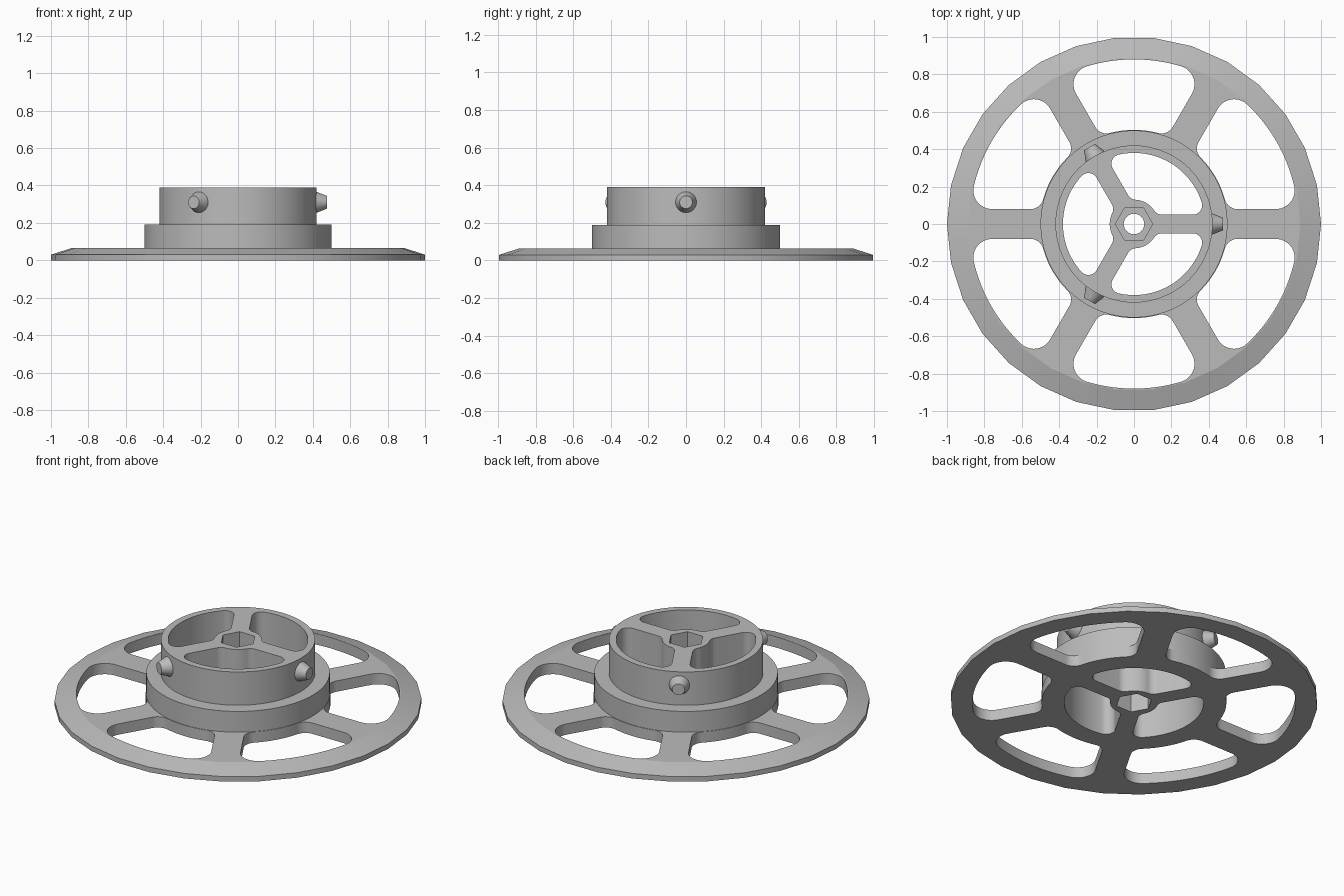
import bpy
import bmesh
from math import sin, cos, pi, atan2, sqrt, radians
from mathutils import Matrix

old = bpy.data.objects.get("Cube")
if old:
    bpy.data.objects.remove(old, do_unlink=True)

grey = bpy.data.materials.new("plain grey")
grey.use_nodes = True
colour = (0.5, 0.5, 0.5, 1)
grey.diffuse_color = colour
grey.node_tree.nodes["Principled BSDF"].inputs["Base Color"].default_value = colour


def arc(cx, cy, r, a0, a1, steps):
    return [(cx + r * cos(a0 + (a1 - a0) * i / steps),
             cy + r * sin(a0 + (a1 - a0) * i / steps)) for i in range(steps + 1)]


def ring(r, sides):
    return arc(0, 0, r, 0, 2 * pi, sides)[:-1]


def loft(name, layers):
    """Solid through stacked outlines, each given as (points, z)."""
    bm = bmesh.new()
    loops = [[bm.verts.new((x, y, z)) for x, y in pts] for pts, z in layers]
    n = len(loops[0])
    for low, high in zip(loops, loops[1:]):
        for i in range(n):
            j = (i + 1) % n
            bm.faces.new((low[i], low[j], high[j], high[i]))
    bm.faces.new(loops[0][::-1])
    bm.faces.new(loops[-1])
    mesh = bpy.data.meshes.new(name)
    bm.to_mesh(mesh)
    bm.free()
    mesh.materials.append(grey)
    obj = bpy.data.objects.new(name, mesh)
    bpy.context.collection.objects.link(obj)
    return obj


def opening(r_in, r_out, half_spoke, f_in, f_out, count):
    """Rounded window between two neighbouring spokes, first spoke along +x."""
    y_out, y_in = half_spoke + f_out, half_spoke + f_in
    x_out = sqrt((r_out - f_out) ** 2 - y_out ** 2)
    x_in = sqrt((r_in + f_in) ** 2 - y_in ** 2)
    a_out, a_in = atan2(y_out, x_out), atan2(y_in, x_in)
    mid = pi / count
    half = arc(0, 0, r_in, mid, a_in, 12)[:-1]
    half += arc(x_in, y_in, f_in, a_in + pi, 1.5 * pi, 12)
    half += arc(x_out, y_out, f_out, -pi / 2, a_out, 12)
    half += arc(0, 0, r_out, a_out, mid, 12)[1:]
    # Mirror the half outline across the middle of the window
    c, s = cos(2 * mid), sin(2 * mid)
    return half + [(x * c + y * s, x * s - y * c) for x, y in half[-2:0:-1]]


def combine(target, tool, operation):
    mod = target.modifiers.new("combine", 'BOOLEAN')
    mod.operation = operation
    mod.solver = 'EXACT'
    mod.object = tool
    bpy.context.view_layer.objects.active = target
    bpy.ops.object.modifier_apply(modifier=mod.name)
    bpy.data.objects.remove(tool, do_unlink=True)


def smooth(obj, angle):
    bpy.ops.object.select_all(action='DESELECT')
    obj.select_set(True)
    bpy.context.view_layer.objects.active = obj
    bpy.ops.object.shade_smooth_by_angle(angle=radians(angle))


# Bevelled wheel disc
wheel = loft("spoked_wheel", [(ring(1, 30), 0), (ring(1, 30), 0.03), (ring(0.89, 30), 0.065)])

# Stepped hub
hub = loft("hub", [(ring(0.5, 72), 0.03), (ring(0.5, 72), 0.19),
                   (ring(0.42, 72), 0.19), (ring(0.42, 72), 0.39)])
combine(wheel, hub, 'UNION')

# Six windows in the disc, three through the hub
windows = [(6, opening(0.503, 0.88, 0.08, 0.07, 0.1, 6), 0.12),
           (3, opening(0.13, 0.38, 0.05, 0.05, 0.05, 3), 0.6)]
for count, outline, top in windows:
    for i in range(count):
        cutter = loft("window_cutter", [(outline, -0.2), (outline, top)])
        cutter.data.transform(Matrix.Rotation(2 * pi * i / count, 4, 'Z'))
        combine(wheel, cutter, 'DIFFERENCE')

# Hexagonal sockets from both ends, joined by a round bore
for r, sides, low, high in [(0.1, 6, -0.1, 0.15), (0.1, 6, 0.24, 0.5), (0.055, 32, -0.2, 0.6)]:
    bore = loft("bore_cutter", [(ring(r, sides), low), (ring(r, sides), high)])
    combine(wheel, bore, 'DIFFERENCE')
smooth(wheel, 15)

# Three tapered pegs around the drum
for i in range(3):
    peg = loft(f"peg_{i + 1}", [(ring(0.056, 24), 0.4), (ring(0.056, 24), 0.42),
                                (ring(0.034, 24), 0.475)])
    peg.data.transform(Matrix.Rotation(2 * pi * i / 3, 4, 'Z')
                       @ Matrix.Translation((0, 0, 0.31))
                       @ Matrix.Rotation(pi / 2, 4, 'Y'))
    smooth(peg, 20)
